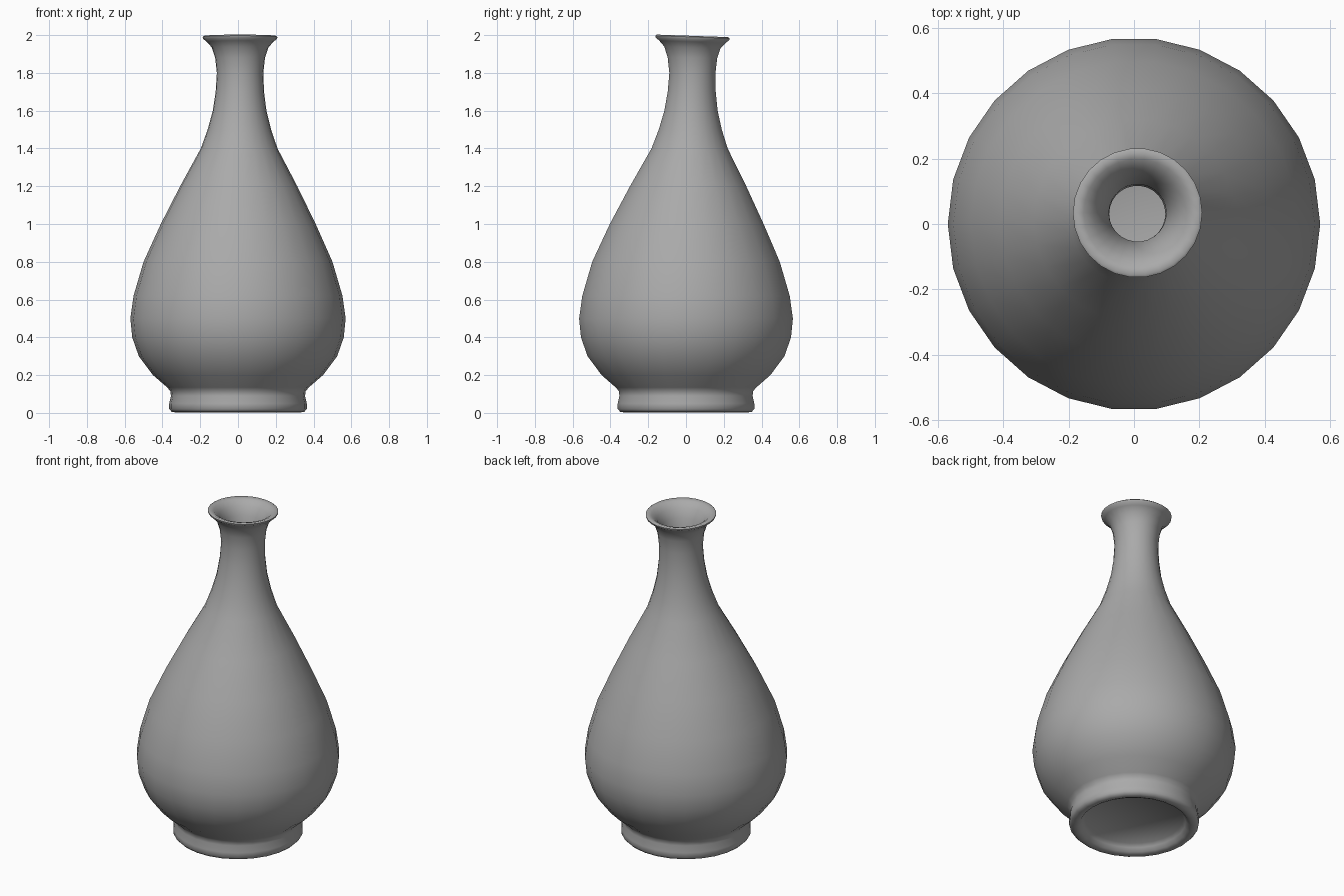
import bpy
import bmesh
import math

cube = bpy.data.objects.get("Cube")
if cube:
    bpy.data.objects.remove(cube, do_unlink=True)

glaze = bpy.data.materials.new("grey_glaze")
glaze.use_nodes = True
grey = (0.4, 0.4, 0.4, 1)
glaze.diffuse_color = grey
glaze.node_tree.nodes["Principled BSDF"].inputs["Base Color"].default_value = grey

SEGMENTS = 26

# Recessed base and foot ring
foot = [(0, .05), (.275, .05), (.29, .03), (.305, .01), (.325, .002),
        (.35, .005), (.364, .02), (.364, .05), (.355, .09), (.358, .115)]
# Swelling body, narrow neck and flared lip
body = [(.375, .135), (.45, .2), (.525, .3), (.56, .4), (.57, .5),
        (.553, .62), (.5, .8), (.41, 1), (.31, 1.2), (.203, 1.4),
        (.168, 1.5), (.142, 1.6), (.128, 1.7), (.123, 1.8), (.132, 1.88),
        (.15, 1.935), (.177, 1.965), (.196, 1.98), (.198, 1.99)]
# Rim and hollow inside, down to the floor
inside = [(.19, 1.996), (.165, 1.988), (.135, 1.96), (.108, 1.91),
          (.088, 1.82), (.086, 1.72), (.1, 1.6), (.16, 1.4), (.265, 1.2),
          (.365, 1), (.455, .8), (.51, .6), (.515, .45), (.44, .27),
          (.3, .17), (0, .14)]


def lathe(name, profile):
    """Turn a radius-height profile around the upright axis."""
    bm = bmesh.new()
    verts = [bm.verts.new((r, 0, z)) for r, z in profile]
    edges = [bm.edges.new(pair) for pair in zip(verts, verts[1:])]
    bmesh.ops.spin(bm, geom=verts + edges, cent=(0, 0, 0), axis=(0, 0, 1),
                   angle=math.tau, steps=SEGMENTS, use_duplicate=False)
    bmesh.ops.remove_doubles(bm, verts=bm.verts, dist=.0005)
    bmesh.ops.recalc_face_normals(bm, faces=bm.faces)
    # The hand-thrown neck leans back and its lip tilts slightly
    for v in bm.verts:
        z = v.co.z
        lean = min(1, max(0, (z - .9) / .9))
        tilt = min(1, max(0, (z - 1.85) / .1))
        v.co.z -= .035 * tilt * v.co.y
        v.co.x += .011 * lean
        v.co.y += .034 * lean
    mesh = bpy.data.meshes.new(name)
    bm.to_mesh(mesh)
    bm.free()
    mesh.materials.append(glaze)
    obj = bpy.data.objects.new(name, mesh)
    bpy.context.collection.objects.link(obj)
    return obj


vase = lathe("vase", foot + body + inside)
bpy.ops.object.select_all(action="DESELECT")
vase.select_set(True)
bpy.context.view_layer.objects.active = vase
bpy.ops.object.shade_smooth_by_angle(angle=math.radians(60))
